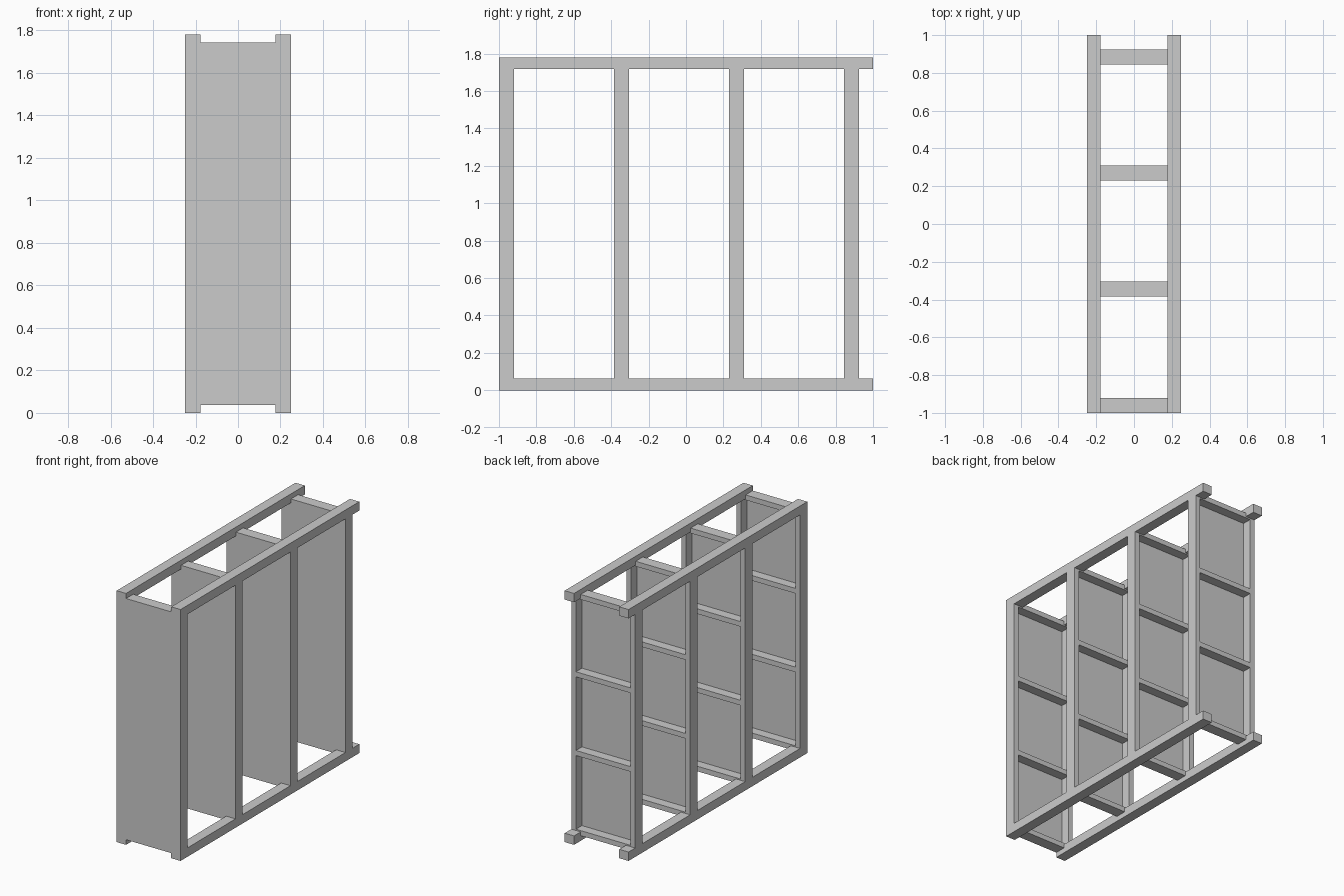
import bpy, bmesh
from mathutils import Matrix, Vector

if "Cube" in bpy.data.objects:
    bpy.data.objects.remove(bpy.data.objects["Cube"])

HALF_W, HEIGHT = 0.25, 1.78
RAIL_W, RAIL_H = 0.073, 0.063
DEPTH, BAR, SHEET = 0.08, 0.036, 0.013
Z0, Z1 = 0.036, HEIGHT - 0.036      # lower and upper limits of each frame


def box(name, x, y, z):
    """Box spanning the given (min, max) ranges."""
    lo, hi = Vector((x[0], y[0], z[0])), Vector((x[1], y[1], z[1]))
    bm = bmesh.new()
    bmesh.ops.create_cube(bm, size=1, matrix=Matrix.Diagonal((*(hi - lo), 1)))
    mesh = bpy.data.meshes.new(name)
    bm.to_mesh(mesh)
    bm.free()
    ob = bpy.data.objects.new(name, mesh)
    ob.location = (lo + hi) / 2
    bpy.context.collection.objects.link(ob)
    return ob


def side(s, width):
    """x range of a part flush with the left (-1) or right (+1) side."""
    return sorted((s * HALF_W, s * (HALF_W - width)))


# long rails at the top and bottom of both sides
for s, label in ((-1, "left"), (1, "right")):
    box(f"{label}_bottom_rail", side(s, RAIL_W), (-1, 1), (0, RAIL_H))
    box(f"{label}_top_rail", side(s, RAIL_W), (-1, 1), (HEIGHT - RAIL_H, HEIGHT))

# four upright frames, each with a thin sheet on its front
inner = HALF_W - BAR
for i in range(4):
    y = -1 + i * 0.615
    for s, label in ((-1, "left"), (1, "right")):
        box(f"{label}_post_{i}", side(s, BAR), (y, y + DEPTH), (RAIL_H, HEIGHT - RAIL_H))
    box(f"sheet_{i}", (-inner, inner), (y, y + SHEET), (Z0, Z1))
    # crossbars behind the sheet
    for k in range(4):
        z = Z0 + k * (Z1 - Z0 - BAR) / 3
        box(f"crossbar_{i}_{k}", (-inner, inner), (y + SHEET, y + DEPTH), (z, z + BAR))
